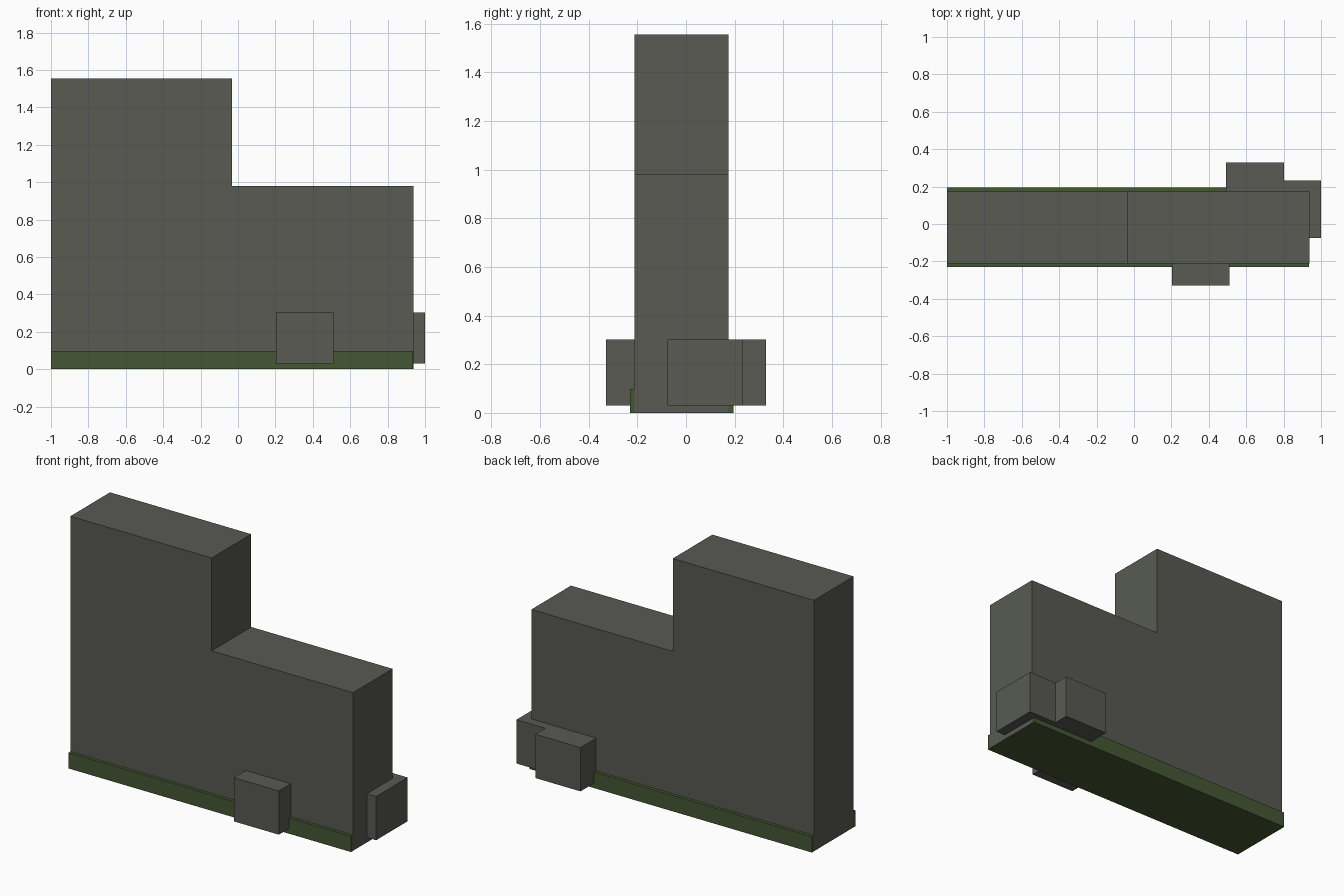
import bpy, bmesh

if "Cube" in bpy.data.objects:
    bpy.data.objects.remove(bpy.data.objects["Cube"])


def material(name, rgb):
    m = bpy.data.materials.new(name)
    m.diffuse_color = (*rgb, 1.0)
    m.use_nodes = True
    m.node_tree.nodes["Principled BSDF"].inputs["Base Color"].default_value = m.diffuse_color
    return m


GREY = material("dark grey", (0.098, 0.103, 0.086))
GREEN = material("moss green", (0.060, 0.095, 0.033))


def extrude_profile(name, profile, y0, y1, mat):
    """Extrude an (x, z) outline from y0 to y1."""
    bm = bmesh.new()
    face = bm.faces.new([bm.verts.new((x, y0, z)) for x, z in profile])
    ext = bmesh.ops.extrude_face_region(bm, geom=[face])
    verts = [g for g in ext["geom"] if isinstance(g, bmesh.types.BMVert)]
    bmesh.ops.translate(bm, verts=verts, vec=(0, y1 - y0, 0))
    bmesh.ops.recalc_face_normals(bm, faces=bm.faces)
    mesh = bpy.data.meshes.new(name)
    bm.to_mesh(mesh)
    bm.free()
    mesh.materials.append(mat)
    obj = bpy.data.objects.new(name, mesh)
    bpy.context.collection.objects.link(obj)
    return obj


def box(name, x, y, z, mat):
    outline = [(x[0], z[0]), (x[1], z[0]), (x[1], z[1]), (x[0], z[1])]
    return extrude_profile(name, outline, *y, mat)


# Stepped block; its ends sit just proud of the base, its underside just above it
extrude_profile("stepped_tower", [
    (-1.0, 0.002), (0.937, 0.002), (0.937, 0.98),
    (-0.032, 0.98), (-0.032, 1.555), (-1.0, 1.555)], -0.212, 0.175, GREY)

# Low green base strip
box("green_base", (-0.999, 0.936), (-0.231, 0.195), (0.0, 0.098), GREEN)

# Identical small blocks pushed into the front, back and right end
SIZE = 0.308
for name, x, y in (("front_block", 0.202, -0.329),
                   ("back_block", 0.493, 0.021),
                   ("end_block", 0.692, -0.076)):
    box(name, (x, x + SIZE), (y, y + SIZE), (0.031, 0.302), GREY)
